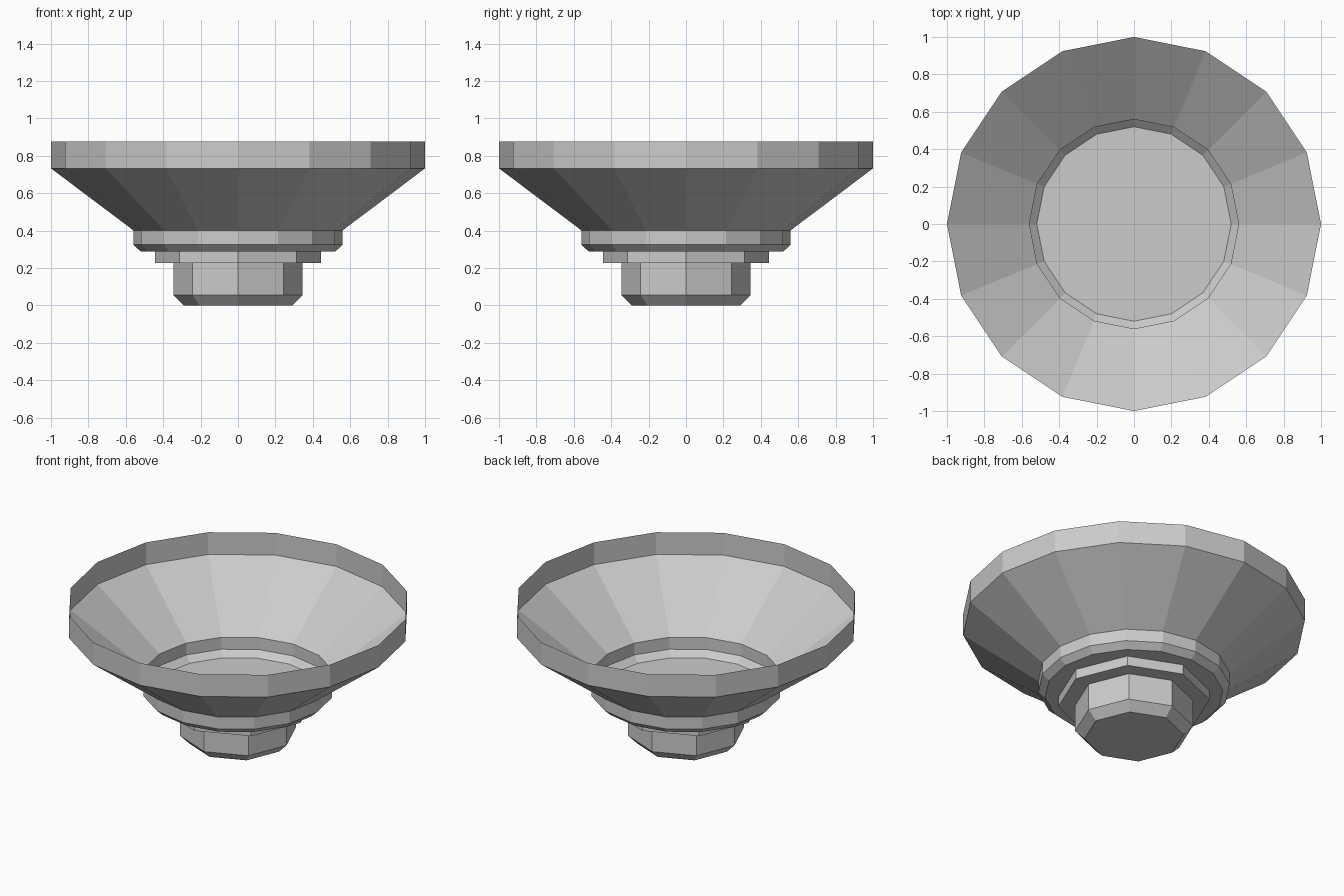
import bpy, bmesh
from math import sin, cos, tau

if "Cube" in bpy.data.objects:
    bpy.data.objects.remove(bpy.data.objects["Cube"])


def lathe(name, profile, sides, cap_bottom=True, cap_top=True):
    """Faceted turned part from (radius, z) pairs, listed bottom to top."""
    bm = bmesh.new()
    rings = [[bm.verts.new((r * cos(tau * i / sides), r * sin(tau * i / sides), z))
              for i in range(sides)] for r, z in profile]
    for low, high in zip(rings, rings[1:]):
        for i in range(sides):
            j = (i + 1) % sides
            bm.faces.new((low[i], low[j], high[j], high[i]))
    if cap_bottom:
        bm.faces.new(rings[0][::-1])
    if cap_top:
        bm.faces.new(rings[-1])
    mesh = bpy.data.meshes.new(name)
    bm.to_mesh(mesh)
    bm.free()
    obj = bpy.data.objects.new(name, mesh)
    bpy.context.collection.objects.link(obj)
    return obj


# Open flared bowl: thin 16-sided shell with a flat floor
lathe("flared_bowl", [(0.52, 0.288), (0.56, 0.325), (0.56, 0.402),
                      (1.0, 0.733), (1.0, 0.876)], 16, cap_top=False)

# Octagonal collar under the bowl
lathe("collar", [(0.443, 0.226), (0.443, 0.288)], 8)

# Octagonal foot with a chamfered base
lathe("foot", [(0.29, 0.0), (0.345, 0.055), (0.345, 0.226)], 8)
